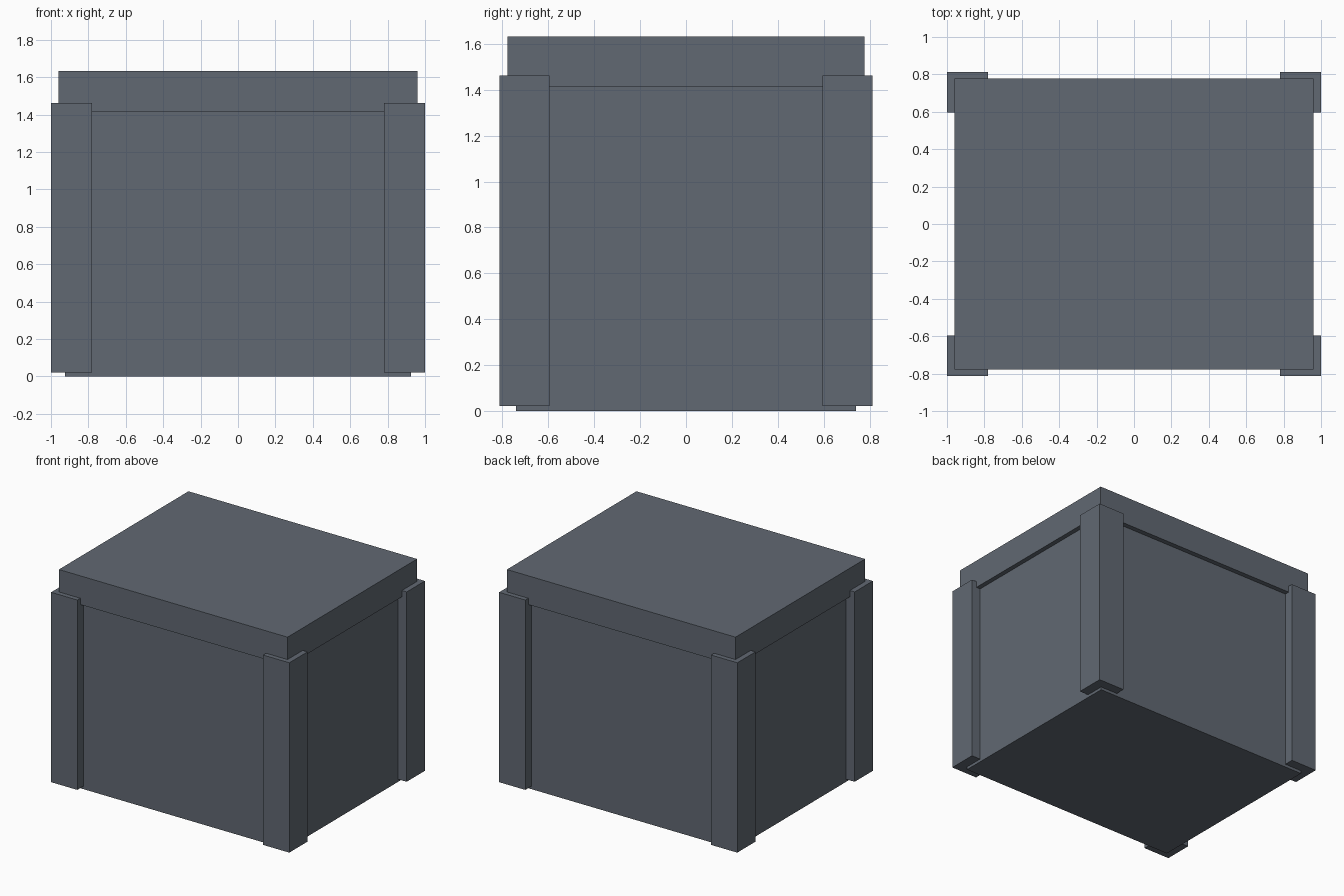
import bpy

old = bpy.data.objects.get("Cube")
if old:
    bpy.data.objects.remove(old, do_unlink=True)

# Single slate grey material
slate = bpy.data.materials.new("slate_grey")
slate.use_nodes = True
colour = (0.12, 0.14, 0.17, 1.0)
slate.diffuse_color = colour
slate.node_tree.nodes["Principled BSDF"].inputs["Base Color"].default_value = colour


def box(name, low, high):
    """Flat-shaded box spanning two opposite corners."""
    centre = [(a + b) / 2 for a, b in zip(low, high)]
    bpy.ops.mesh.primitive_cube_add(size=1, location=centre)
    obj = bpy.context.object
    obj.name = name
    obj.scale = [b - a for a, b in zip(low, high)]
    bpy.ops.object.transform_apply(location=False, rotation=False, scale=True)
    obj.data.materials.append(slate)
    return obj


# Crate body and overhanging lid
box("body", (-0.925, -0.74, 0), (0.925, 0.74, 1.45))
box("lid", (-0.96, -0.777, 1.415), (0.96, 0.777, 1.633))

# Corner posts, proud of the body and the lid
for side, sx in (("left", 1), ("right", -1)):
    for end, sy in (("front", -1), ("back", 1)):
        xs = sorted((sx * 0.78, sx * 1.0))
        ys = sorted((sy * 0.595, sy * 0.813))
        box(f"{end}_{side}_post", (xs[0], ys[0], 0.022), (xs[1], ys[1], 1.463))
